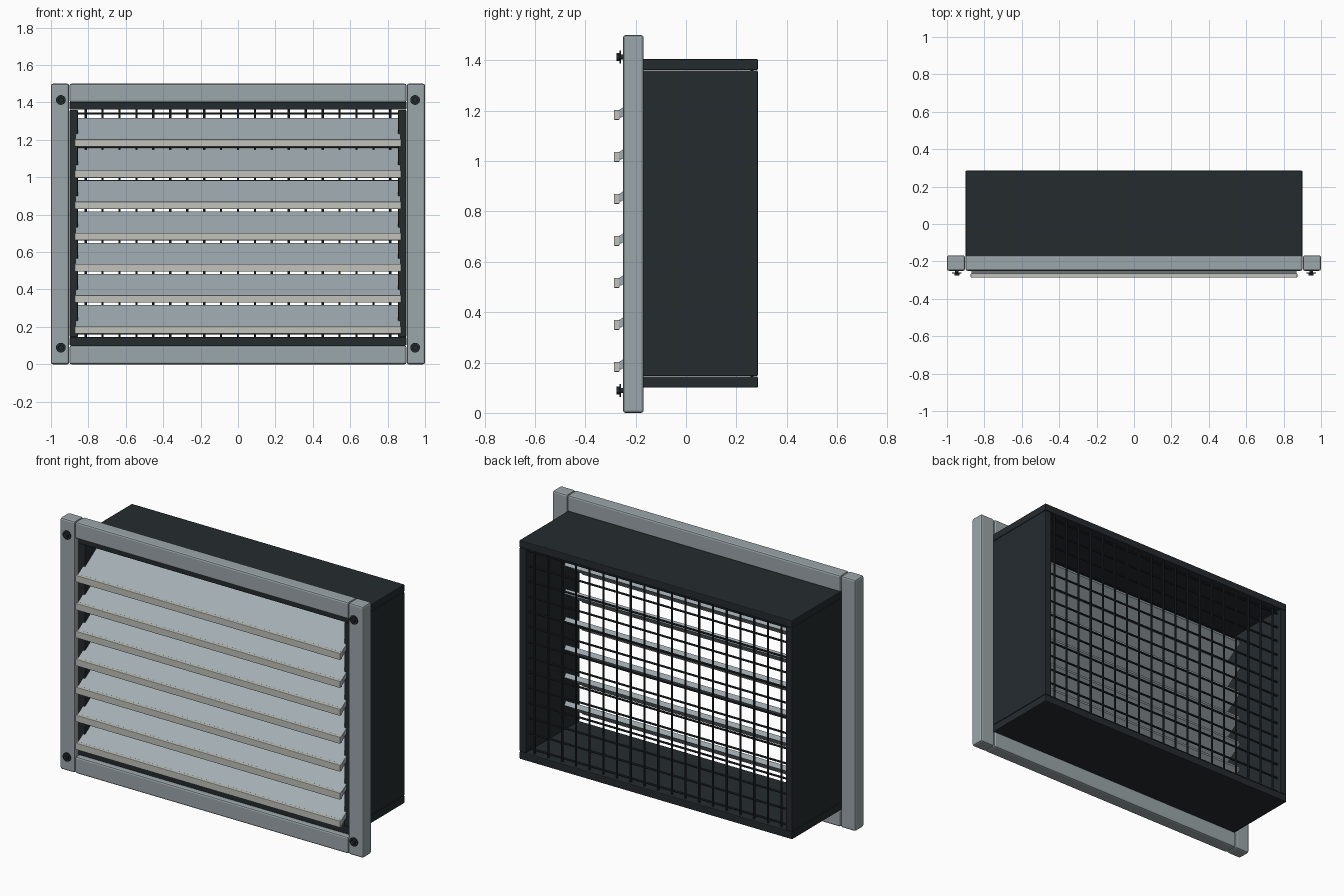
import bpy, bmesh, math
from mathutils import Matrix, Vector

if "Cube" in bpy.data.objects:
    bpy.data.objects.remove(bpy.data.objects["Cube"])


def material(name, rgb):
    m = bpy.data.materials.new(name)
    m.diffuse_color = (*rgb, 1)
    m.use_nodes = True
    m.node_tree.nodes["Principled BSDF"].inputs["Base Color"].default_value = m.diffuse_color
    return m


FRAME = material("frame_grey", (0.33, 0.38, 0.40))
BLADE = material("blade_grey", (0.36, 0.42, 0.45))
LIP = material("lip_beige", (0.53, 0.54, 0.49))
DARK = material("dark_metal", (0.018, 0.024, 0.028))


def finish(name, bm, mat):
    bmesh.ops.recalc_face_normals(bm, faces=bm.faces)
    me = bpy.data.meshes.new(name)
    bm.to_mesh(me)
    bm.free()
    me.materials.append(mat)
    ob = bpy.data.objects.new(name, me)
    bpy.context.collection.objects.link(ob)
    return ob


def box(name, lo, hi, mat, bevel=0.0):
    lo, hi = Vector(lo), Vector(hi)
    bm = bmesh.new()
    bmesh.ops.create_cube(bm, size=1, matrix=Matrix.Translation((lo + hi) / 2)
                          @ Matrix.Diagonal((*(hi - lo), 1)))
    ob = finish(name, bm, mat)
    if bevel:
        mod = ob.modifiers.new("bevel", 'BEVEL')
        mod.width, mod.segments = bevel, 2
    return ob


def extrude_x(name, profile, half, mat):
    """Extrude a closed (y, z) profile symmetrically along x."""
    bm = bmesh.new()
    face = bm.faces.new([bm.verts.new((-half, y, z)) for y, z in profile])
    ext = bmesh.ops.extrude_face_region(bm, geom=[face])["geom"]
    bmesh.ops.translate(bm, vec=(2 * half, 0, 0),
                        verts=[v for v in ext if isinstance(v, bmesh.types.BMVert)])
    return finish(name, bm, mat)


def rod(bm, a, b, r, sides):
    a, b = Vector(a), Vector(b)
    rot = (b - a).to_track_quat('Z', 'Y').to_matrix().to_4x4()
    bmesh.ops.create_cone(bm, cap_ends=True, segments=sides, radius1=r, radius2=r,
                          depth=(b - a).length,
                          matrix=Matrix.Translation((a + b) / 2) @ rot)


# Front frame: two full-height stiles and two rails between them
for side, x0, x1 in (("left", -1, -0.903), ("right", 0.903, 1)):
    box(f"frame_stile_{side}", (x0, -0.25, 0), (x1, -0.168, 1.5), FRAME, 0.01)
for side, z0, z1 in (("bottom", 0, 0.1), ("top", 1.4, 1.5)):
    box(f"frame_rail_{side}", (-0.901, -0.25, z0), (0.901, -0.168, z1), FRAME, 0.01)

# Duct sleeve behind the frame
for side, x0, x1 in (("left", -0.9, -0.856), ("right", 0.856, 0.9)):
    box(f"duct_side_{side}", (x0, -0.22, 0.146), (x1, 0.285, 1.36), DARK, 0.004)
for side, z0, z1 in (("bottom", 0.1, 0.145), ("top", 1.361, 1.405)):
    box(f"duct_panel_{side}", (-0.9, -0.22, z0), (0.9, 0.285, z1), DARK, 0.004)

# Seven sloping louvre blades, each with an upright front lip
for i in range(7):
    z = 0.183 + i * 0.1667
    extrude_x(f"louvre_blade_{i + 1}",
              [(-0.275, z + 0.013), (-0.09, z + 0.133),
               (-0.075, z + 0.11), (-0.26, z - 0.012)], 0.87, BLADE)
    box(f"louvre_lip_{i + 1}", (-0.873, -0.286, z - 0.02),
        (0.873, -0.264, z + 0.02), LIP, 0.003)

# Rear wire mesh
bm = bmesh.new()
for i in range(19):
    x = (i - 9) * 0.0905
    rod(bm, (x, 0.262, 0.13), (x, 0.262, 1.37), 0.006, 8)
for i in range(14):
    z = 0.7525 + (i - 6.5) * 0.0905
    rod(bm, (-0.87, 0.254, z), (0.87, 0.254, z), 0.006, 8)
finish("wire_mesh", bm, DARK)

# Corner screws: shank, washer and small head
for sx in (-1, 1):
    for z in (0.089, 1.413):
        bm = bmesh.new()
        x = sx * 0.947
        rod(bm, (x, -0.245, z), (x, -0.262, z), 0.010, 16)
        rod(bm, (x, -0.259, z), (x, -0.264, z), 0.026, 24)
        rod(bm, (x, -0.263, z), (x, -0.276, z), 0.015, 6)
        finish(f"screw_{'left' if sx < 0 else 'right'}_{'top' if z > 1 else 'bottom'}",
               bm, DARK)
